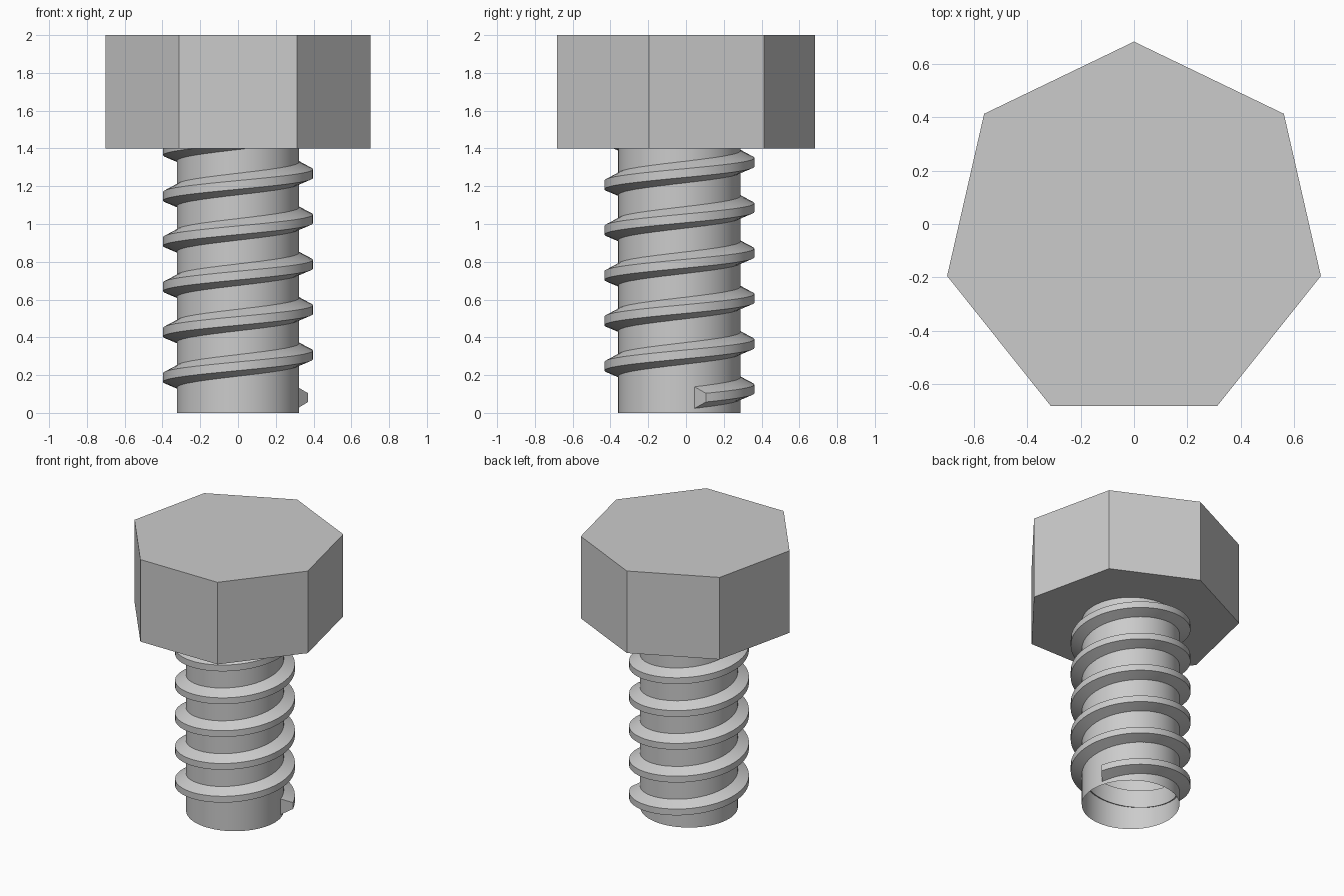
import bpy, bmesh
from math import pi, cos, sin, radians

if "Cube" in bpy.data.objects:
    bpy.data.objects.remove(bpy.data.objects["Cube"])

CY = -0.035          # bolt axis offset in y
HEAD_Z, TOP_Z = 1.4, 2.0
PITCH, TURNS, SEG = 0.24, 6, 64


def finish(name, bm, smooth=False):
    bmesh.ops.recalc_face_normals(bm, faces=bm.faces)
    mesh = bpy.data.meshes.new(name)
    bm.to_mesh(mesh)
    bm.free()
    obj = bpy.data.objects.new(name, mesh)
    bpy.context.collection.objects.link(obj)
    if smooth:
        bpy.ops.object.select_all(action='DESELECT')
        obj.select_set(True)
        bpy.context.view_layer.objects.active = obj
        bpy.ops.object.shade_smooth_by_angle(angle=radians(25))
    return obj


def ring(bm, n, r, z, start=0.0):
    return [bm.verts.new((r * cos(start + 2 * pi * i / n),
                          CY + r * sin(start + 2 * pi * i / n), z)) for i in range(n)]


def bridge(bm, a, b):
    n = len(a)
    for i in range(n):
        j = (i + 1) % n
        bm.faces.new((a[i], a[j], b[j], b[i]))


# Seven-sided head
bm = bmesh.new()
low = ring(bm, 7, 0.719, HEAD_Z, pi / 2)
high = ring(bm, 7, 0.719, TOP_Z, pi / 2)
bridge(bm, low, high)
bm.faces.new(low)
bm.faces.new(high)
finish("bolt_head", bm)

# Hollow shaft, open at the bottom
bm = bmesh.new()
bridge(bm, ring(bm, SEG, 0.324, 0), ring(bm, SEG, 0.324, HEAD_Z))
finish("shaft", bm, True)

# Helical thread: (radius, height offset, angle lag) swept upward
profile = [(0.310, -0.064, radians(8)), (0.397, -0.023, 0),
           (0.397, 0.023, 0), (0.310, 0.064, radians(8))]
bm = bmesh.new()
start = radians(20.7)
steps = int(TURNS * SEG - SEG * start / (2 * pi))
prev = None
for i in range(steps + 1):
    t = start + 2 * pi * i / SEG
    z = 0.067 + PITCH * t / (2 * pi)
    cur = [bm.verts.new((r * cos(t - lag), CY + r * sin(t - lag), z + dz))
           for r, dz, lag in profile]
    if prev:
        bridge(bm, prev, cur)
    if i in (0, steps):
        bm.faces.new(cur)
    prev = cur
finish("thread", bm, True)
